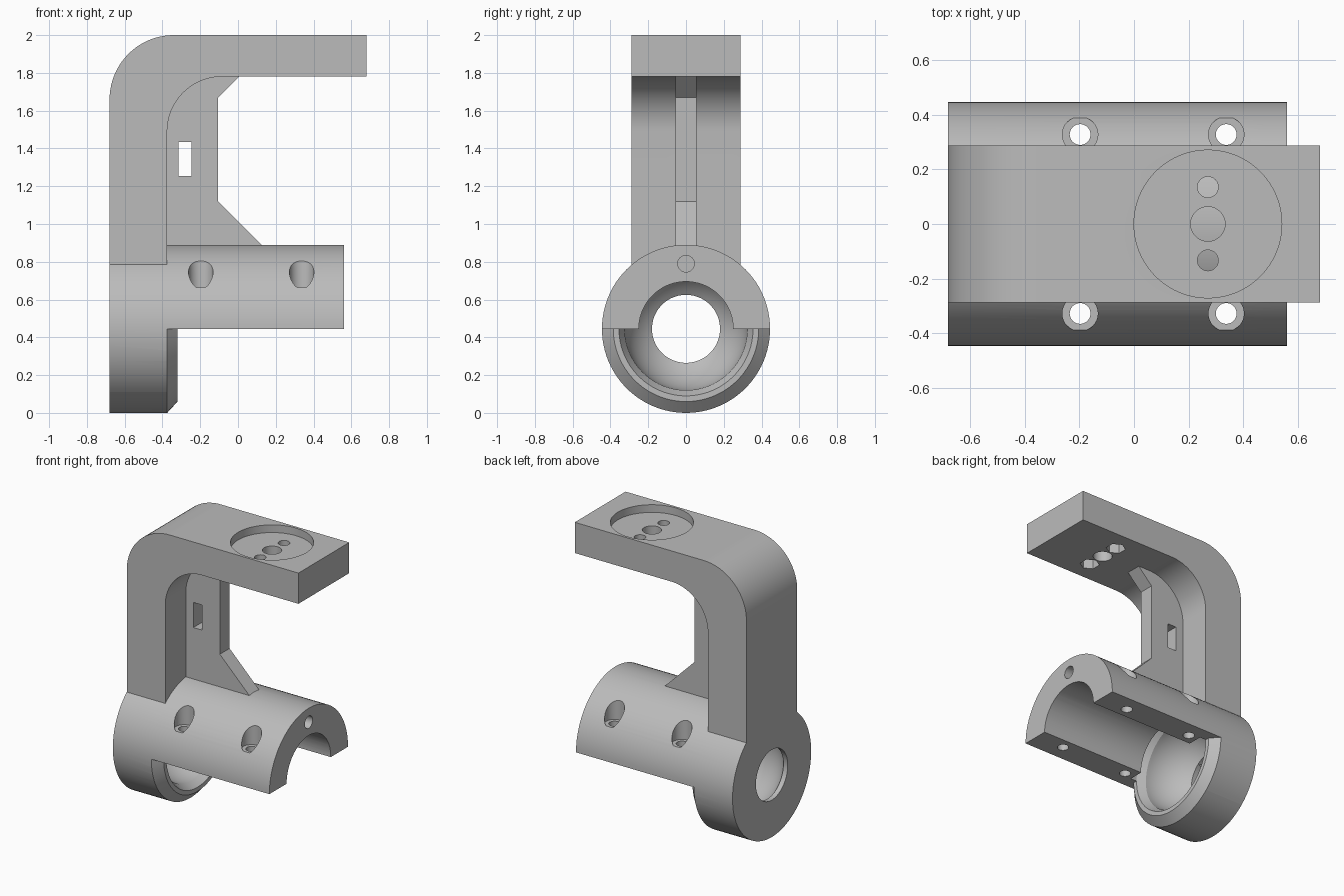
import bpy, bmesh, math
from mathutils import Matrix, Vector

if "Cube" in bpy.data.objects:
    bpy.data.objects.remove(bpy.data.objects["Cube"])

AXIS_Z = 0.445   # height of the barrel axis
R = 0.445        # barrel radius

grey = bpy.data.materials.new("plain grey")
grey.diffuse_color = (0.5, 0.5, 0.5, 1)
grey.use_nodes = True
grey.node_tree.nodes["Principled BSDF"].inputs["Base Color"].default_value = (0.5, 0.5, 0.5, 1)


def finish(name, bm):
    bmesh.ops.remove_doubles(bm, verts=bm.verts, dist=1e-5)
    bmesh.ops.recalc_face_normals(bm, faces=bm.faces)
    mesh = bpy.data.meshes.new(name)
    bm.to_mesh(mesh)
    bm.free()
    mesh.materials.append(grey)
    ob = bpy.data.objects.new(name, mesh)
    bpy.context.collection.objects.link(ob)
    return ob


def plate(name, outline, half_y):
    """Extrude an (x, z) outline along y."""
    bm = bmesh.new()
    face = bm.faces.new([bm.verts.new((x, -half_y, z)) for x, z in outline])
    out = bmesh.ops.extrude_face_region(bm, geom=[face])
    verts = [v for v in out["geom"] if isinstance(v, bmesh.types.BMVert)]
    bmesh.ops.translate(bm, verts=verts, vec=(0, 2 * half_y, 0))
    return finish(name, bm)


def lathe(name, profile, half=False, steps=96):
    """Revolve an (x, radius) profile round the barrel axis; half = lower half only."""
    bm = bmesh.new()
    n = steps // 2 + 1 if half else steps
    rings = []
    for i in range(n):
        a = math.pi + 2 * math.pi * i / steps
        rings.append([bm.verts.new((x, r * math.cos(a), AXIS_Z + r * math.sin(a)))
                      for x, r in profile])
    for i in range(n - 1 if half else n):
        p, q = rings[i], rings[(i + 1) % n]
        for j in range(len(profile) - 1):
            r0, r1 = profile[j][1], profile[j + 1][1]
            if r0 == 0 and r1 == 0:
                continue
            if r0 == 0:
                bm.faces.new((p[j], p[j + 1], q[j + 1]))
            elif r1 == 0:
                bm.faces.new((p[j], p[j + 1], q[j]))
            else:
                bm.faces.new((p[j], p[j + 1], q[j + 1], q[j]))
    if half:
        bm.faces.new(rings[0])
        bm.faces.new(rings[-1])
    return finish(name, bm)


def rod(name, start, end, r, sides=32, turn=0.0):
    a, b = Vector(start), Vector(end)
    d = b - a
    bm = bmesh.new()
    m = Matrix.Translation((a + b) / 2) @ d.to_track_quat("Z", "Y").to_matrix().to_4x4()
    bmesh.ops.create_cone(bm, cap_ends=True, segments=sides, radius1=r, radius2=r,
                          depth=d.length, matrix=m @ Matrix.Rotation(turn, 4, "Z"))
    return finish(name, bm)


def combine(body, tool, operation="DIFFERENCE"):
    tool.hide_render = True
    mod = body.modifiers.new("combine", "BOOLEAN")
    mod.operation = operation
    mod.solver = "EXACT"
    mod.object = tool
    bpy.context.view_layer.objects.active = body
    bpy.ops.object.modifier_apply(modifier=mod.name)
    bpy.data.objects.remove(tool)


def arc(cx, cz, r, a0, a1, n=20):
    return [(cx + r * math.cos(math.radians(a0 + (a1 - a0) * i / n)),
             cz + r * math.sin(math.radians(a0 + (a1 - a0) * i / n))) for i in range(n + 1)]


# Barrel: open underneath, with a chamfered full ring at the arm end
body = lathe("clamp_bracket", [(-0.68, 0), (-0.68, R), (0.56, R), (0.56, 0)])
combine(body, lathe("lower_cut", [(0.6, 0), (0.6, 0.465), (-0.3933, 0.465),
                                  (-0.32, 0.385), (-0.32, 0)], half=True))

# Round socket, rear opening and long bore
ball = arc(-0.375, 0, 0.325, 180 - math.degrees(math.asin(0.18 / 0.325)), 90, 14)
combine(body, lathe("socket_cut", [(-0.72, 0), (-0.72, 0.18)] + ball +
                    [(-0.32, 0.355), (-0.27, 0.355), (-0.27, 0.25), (0.62, 0.25), (0.62, 0)]))

# Bent arm and its stiffening rib
arm = ([(-0.68, 0.78)] + arc(-0.34, 1.66, 0.34, 180, 90) + [(0.68, 2.0), (0.68, 1.78)]
       + arc(-0.085, 1.49, 0.29, 90, 180) + [(-0.375, 0.78)])
combine(body, plate("arm", arm, 0.2875), "UNION")
rib = [(-0.45, 0.86), (0.155, 0.86), (-0.105, 1.12), (-0.105, 1.67), (0.025, 1.80), (-0.45, 1.80)]
combine(body, plate("rib", rib, 0.055), "UNION")
window = [(-0.315, 1.255), (-0.245, 1.255), (-0.245, 1.435), (-0.315, 1.435)]
combine(body, plate("rib_window", window, 0.2))

# Counterbored clamp screws either side of the barrel
for x in (-0.197, 0.337):
    for y in (-0.327, 0.327):
        combine(body, rod("screw_hole", (x, y, 0.3), (x, y, 1.0), 0.038))
        combine(body, rod("screw_head", (x, y, 0.665), (x, y, 1.0), 0.065))

# Lengthwise pin hole in the open end
combine(body, rod("pin_hole", (0.2, 0, 0.79), (0.7, 0, 0.79), 0.044))

# Round seat on top, with centre hole, two screws and nut pockets
combine(body, rod("seat", (0.27, 0, 1.945), (0.27, 0, 2.1), 0.27, 96))
combine(body, rod("centre_hole", (0.27, 0, 1.6), (0.27, 0, 2.1), 0.063))
for y in (-0.133, 0.135):
    combine(body, rod("seat_screw", (0.27, y, 1.6), (0.27, y, 2.1), 0.038))
    combine(body, rod("nut_pocket", (0.27, y, 1.7), (0.27, y, 1.85), 0.065, 6))

# Smooth curved faces, keep crisp edges
bpy.ops.object.select_all(action="DESELECT")
body.select_set(True)
bpy.context.view_layer.objects.active = body
bpy.ops.object.shade_smooth_by_angle(angle=math.radians(25))
